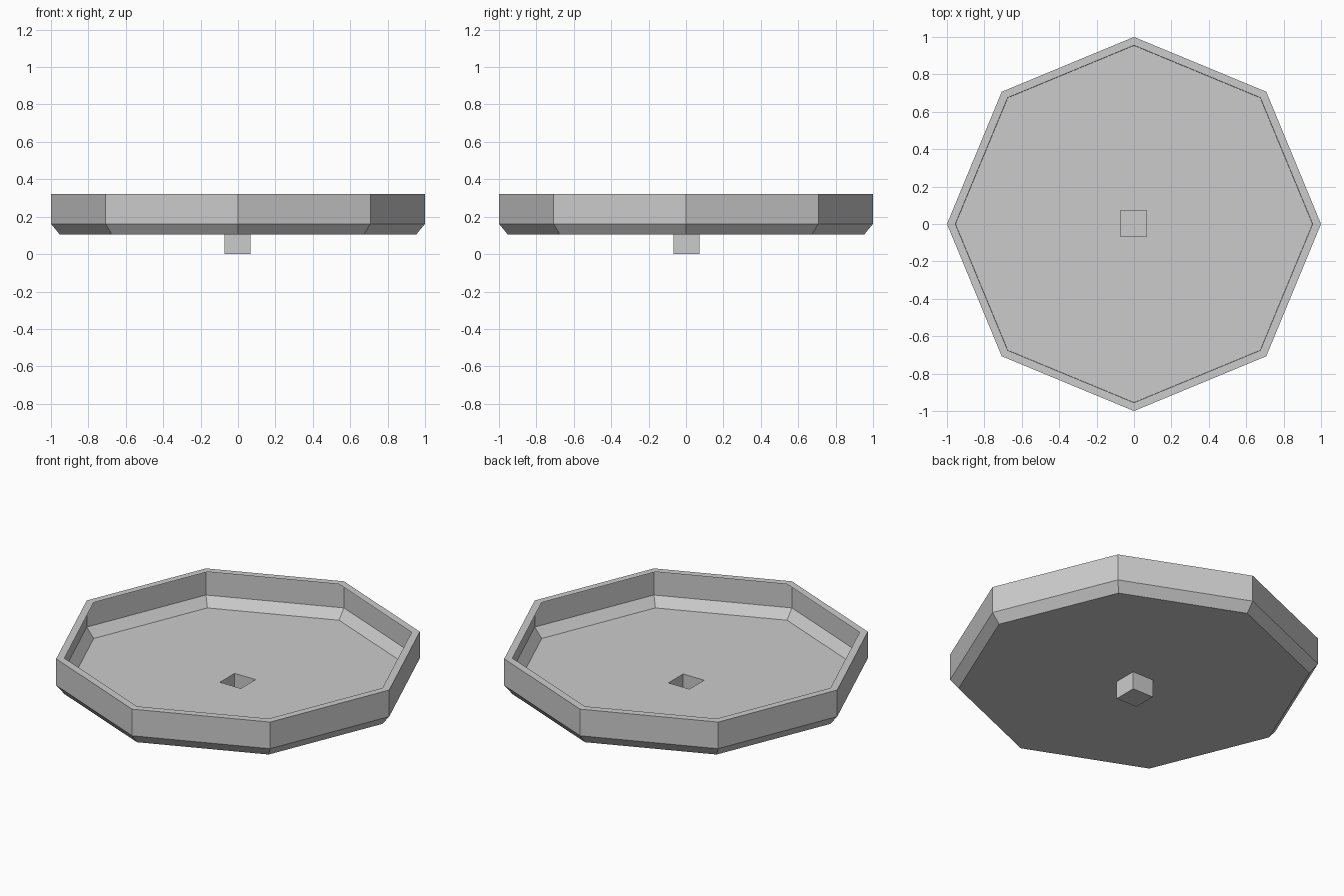
import bpy
import bmesh
from math import sin, cos, pi

cube = bpy.data.objects.get("Cube")
if cube:
    bpy.data.objects.remove(cube, do_unlink=True)

grey = bpy.data.materials.new("plain grey")
grey.use_nodes = True
colour = (0.6, 0.6, 0.6, 1)
grey.diffuse_color = colour
grey.node_tree.nodes["Principled BSDF"].inputs["Base Color"].default_value = colour

SIDES = 8
FLOOR_Z = 0.106


def ring(bm, radius, z):
    return [bm.verts.new((radius * cos(2 * pi * i / SIDES),
                          radius * sin(2 * pi * i / SIDES), z)) for i in range(SIDES)]


def square(bm, z):
    x0, x1, y0, y1 = -0.073, 0.066, -0.067, 0.072
    return [bm.verts.new((x, y, z)) for x, y in ((x0, y0), (x1, y0), (x1, y1), (x0, y1))]


def band(bm, low, high):
    n = len(low)
    for i in range(n):
        j = (i + 1) % n
        bm.faces.new((low[i], low[j], high[j], high[i]))


def finish(bm, name):
    mesh = bpy.data.meshes.new(name)
    bm.to_mesh(mesh)
    bm.free()
    mesh.materials.append(grey)
    obj = bpy.data.objects.new(name, mesh)
    bpy.context.collection.objects.link(obj)


# Thin octagonal wall: bevelled foot, upright side, flat inward rim
bm = bmesh.new()
profile = [(0.954, FLOOR_Z), (1, 0.162), (1, 0.321), (0.955, 0.321)]
rings = [ring(bm, r, z) for r, z in profile]
for low, high in zip(rings, rings[1:]):
    band(bm, low, high)
finish(bm, "basin_wall")

# Floor with a square opening
bm = bmesh.new()
edges = []
for loop in (ring(bm, 0.954, FLOOR_Z), square(bm, FLOOR_Z)):
    edges += [bm.edges.new((v, loop[i - 1])) for i, v in enumerate(loop)]
bmesh.ops.triangle_fill(bm, edges=edges, use_beauty=True, normal=(0, 0, -1))
for face in bm.faces:
    face.normal_update()
    if face.normal.z > 0:
        face.normal_flip()
finish(bm, "basin_floor")

# Hollow square socket hanging below the opening
bm = bmesh.new()
bottom, top = square(bm, 0), square(bm, FLOOR_Z)
band(bm, bottom, top)
bm.faces.new(bottom[::-1])
finish(bm, "drain_socket")
